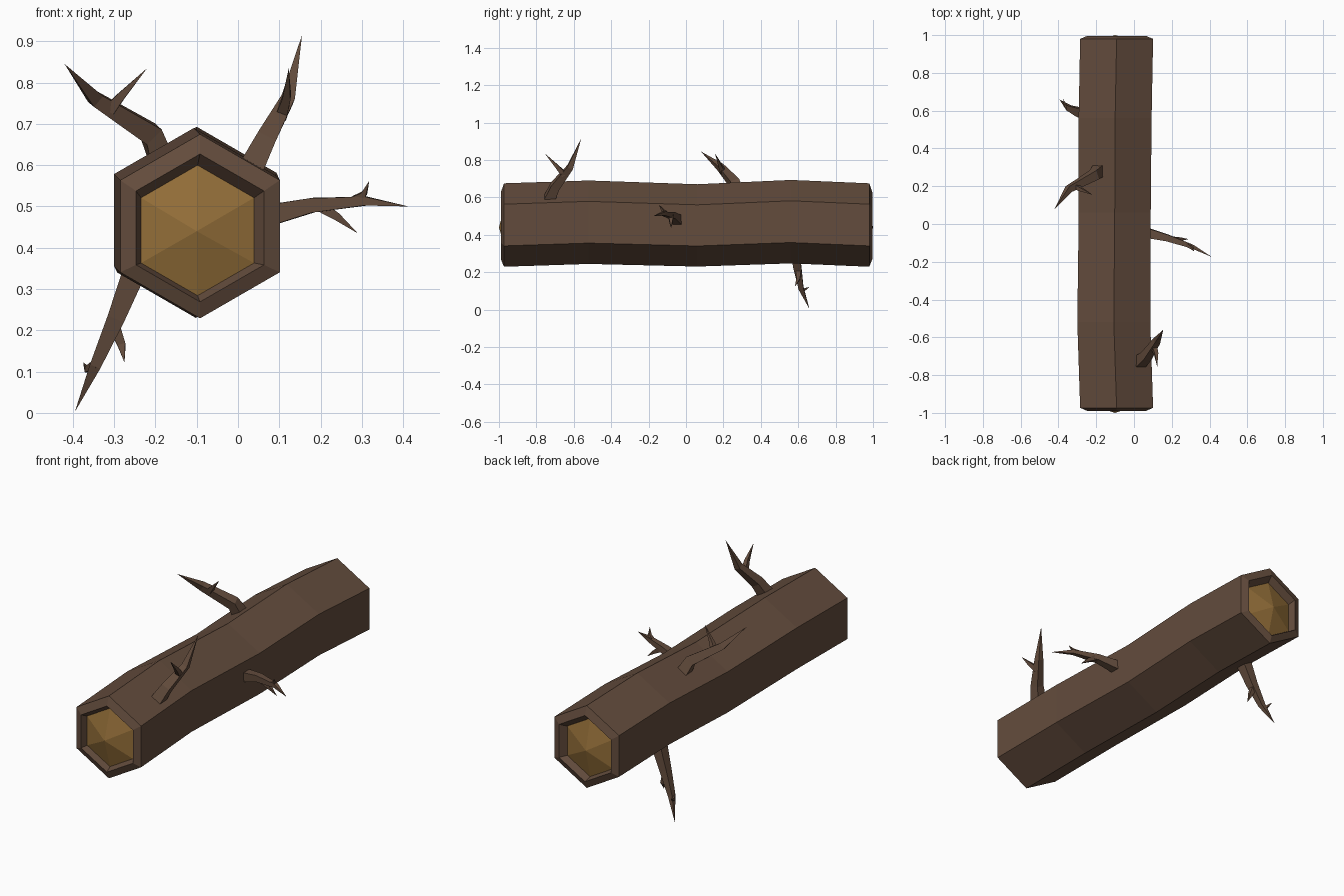
import bpy, bmesh, math
from mathutils import Vector

if "Cube" in bpy.data.objects:
    bpy.data.objects.remove(bpy.data.objects["Cube"])


def material(name, rgb):
    m = bpy.data.materials.new(name)
    m.diffuse_color = (*rgb, 1)
    m.use_nodes = True
    m.node_tree.nodes["Principled BSDF"].inputs["Base Color"].default_value = m.diffuse_color
    return m


bark = material("bark brown", (0.125, 0.072, 0.046))
wood = material("cut wood", (0.29, 0.155, 0.040))


def finish(bm, name, mats):
    bmesh.ops.recalc_face_normals(bm, faces=bm.faces)
    me = bpy.data.meshes.new(name)
    bm.to_mesh(me)
    bm.free()
    for m in mats:
        me.materials.append(m)
    ob = bpy.data.objects.new(name, me)
    bpy.context.collection.objects.link(ob)
    return ob


def bridge(bm, a, b, mat=0):
    n = len(a)
    for i in range(n):
        f = bm.faces.new((a[i], a[(i + 1) % n], b[(i + 1) % n], b[i]))
        f.material_index = mat


def fan(bm, ring, tip, mat=0):
    v = bm.verts.new(tip)
    for i in range(len(ring)):
        f = bm.faces.new((ring[i], ring[(i + 1) % len(ring)], v))
        f.material_index = mat


# log: hexagonal rings (x, y, z, radius), recessed pointed wood disc at each end
def hex_ring(bm, x, y, z, r):
    return [bm.verts.new((x + r * math.sin(i * math.pi / 3), y,
                          z + r * math.cos(i * math.pi / 3))) for i in range(6)]


sections = [
    (-0.098, -0.955, 0.442, 0.158), (-0.092, -0.99, 0.448, 0.179),
    (-0.092, -0.973, 0.452, 0.223), (-0.107, -0.52, 0.467, 0.223),
    (-0.102, 0.06, 0.450, 0.220), (-0.100, 0.56, 0.470, 0.223),
    (-0.092, 0.98, 0.452, 0.223), (-0.092, 0.996, 0.448, 0.179),
    (-0.098, 0.96, 0.442, 0.158)]
bm = bmesh.new()
rings = [hex_ring(bm, *s) for s in sections]
for a, b in zip(rings, rings[1:]):
    bridge(bm, a, b)
fan(bm, rings[0], (-0.10, -1.0, 0.44), 1)
fan(bm, rings[-1], (-0.10, 1.0, 0.44), 1)
finish(bm, "log", [bark, wood])


# branches: tapered four-sided tubes ending in a point
def tube(bm, pts, radii):
    pts = [Vector(p) for p in pts]
    prev = None
    for i, r in enumerate(radii):
        d = (pts[i + 1] - pts[max(i - 1, 0)]).normalized()
        u = d.cross(Vector((0, 1, 0))).normalized()
        w = d.cross(u)
        ring = [bm.verts.new(pts[i] + r * (math.cos(t) * u + math.sin(t) * w))
                for t in [math.pi / 4 + k * math.pi / 2 for k in range(4)]]
        if prev:
            bridge(bm, prev, ring)
        else:
            bm.faces.new(ring)
        prev = ring
    fan(bm, prev, pts[-1])


def branch(name, main, radii, twigs):
    bm = bmesh.new()
    tube(bm, main, radii)
    for pts, r in twigs:
        tube(bm, pts, [r * (1 - 0.3 * i) for i in range(len(pts) - 1)])
    finish(bm, name, [bark])


branch("upper_right_branch",
       [(0.02, -0.74, 0.57), (0.065, -0.70, 0.66), (0.12, -0.62, 0.76), (0.155, -0.56, 0.915)],
       [0.044, 0.034, 0.023],
       [([(0.105, -0.65, 0.72), (0.118, -0.69, 0.765), (0.123, -0.755, 0.835)], 0.02)])
branch("upper_left_branch",
       [(-0.18, 0.29, 0.60), (-0.21, 0.26, 0.675), (-0.345, 0.185, 0.76), (-0.42, 0.08, 0.845)],
       [0.044, 0.036, 0.024],
       [([(-0.31, 0.20, 0.735), (-0.285, 0.185, 0.765), (-0.22, 0.155, 0.835)], 0.02)])
branch("right_branch",
       [(0.06, -0.045, 0.475), (0.18, -0.075, 0.503), (0.31, -0.12, 0.513), (0.413, -0.175, 0.50)],
       [0.038, 0.025, 0.015],
       [([(0.28, -0.11, 0.515), (0.305, -0.125, 0.53), (0.318, -0.145, 0.562)], 0.014),
        ([(0.20, -0.08, 0.50), (0.24, -0.08, 0.475), (0.29, -0.08, 0.435)], 0.019)])
branch("lower_left_branch",
       [(-0.24, 0.58, 0.37), (-0.295, 0.595, 0.23), (-0.345, 0.615, 0.115), (-0.395, 0.66, 0.003)],
       [0.042, 0.030, 0.019],
       [([(-0.30, 0.60, 0.21), (-0.282, 0.60, 0.165), (-0.275, 0.582, 0.122)], 0.02),
        ([(-0.345, 0.61, 0.12), (-0.365, 0.63, 0.105), (-0.375, 0.662, 0.122)], 0.014)])
